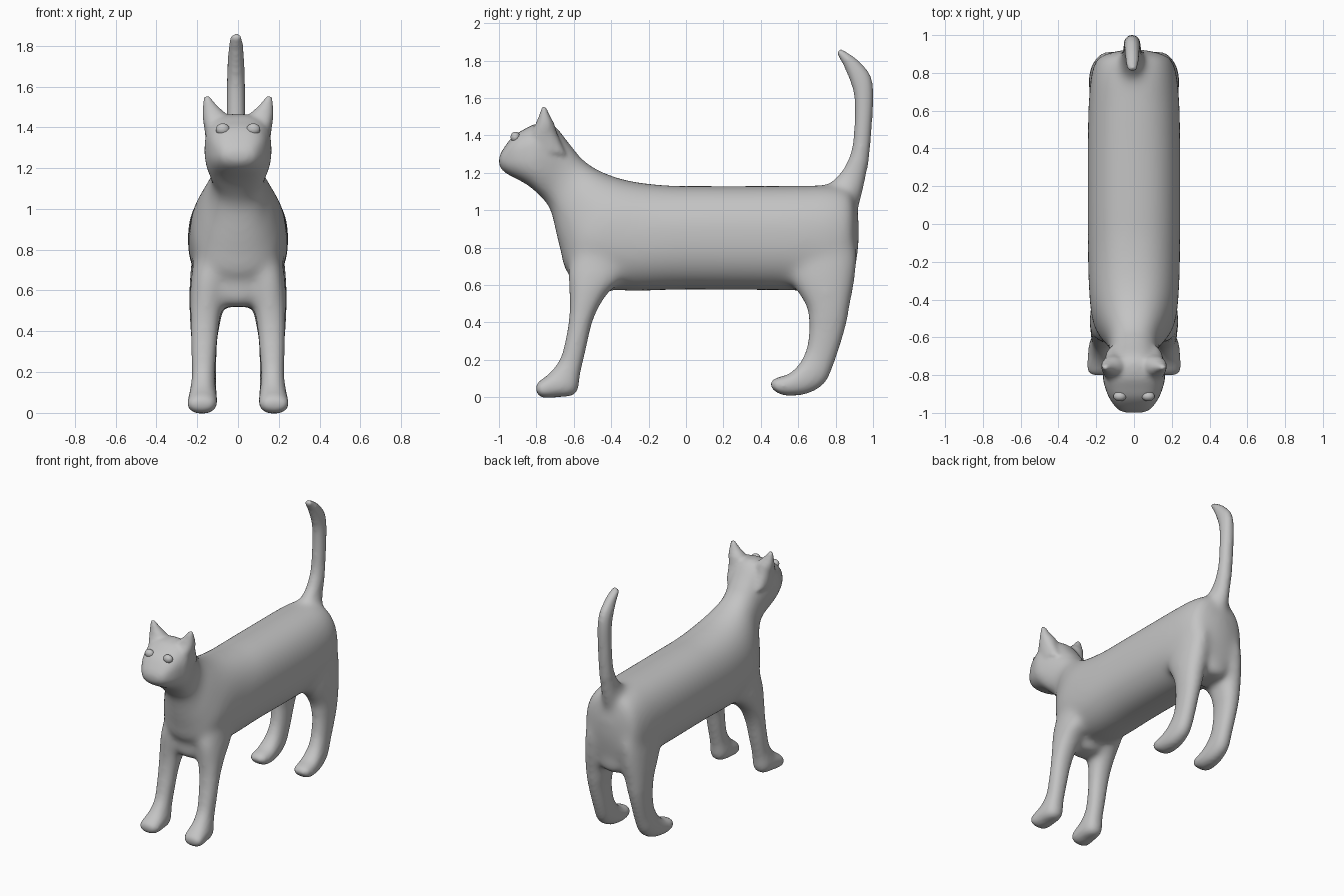
import bpy, bmesh, math


def material(name, rgb):
    m = bpy.data.materials.new(name)
    m.diffuse_color = (*rgb, 1)
    return m


grey = material("light grey", (0.55, 0.55, 0.55))


def spline(p0, p1, p2, p3, t):
    # smooth in-between of four ring descriptions
    return [0.5 * (2 * b + (c - a) * t + (2 * a - 5 * b + 4 * c - d) * t * t
                   + (3 * b - a - 3 * c + d) * t ** 3)
            for a, b, c, d in zip(p0, p1, p2, p3)]


def loft(bm, rings, side=1, n=2.2, seg=32, sub=4):
    """Each ring: y, z of one edge, y, z of opposite edge, centre x, half width."""
    fine = []
    for i in range(len(rings) - 1):
        a, b = rings[max(i - 1, 0)], rings[i]
        c, d = rings[i + 1], rings[min(i + 2, len(rings) - 1)]
        fine += [spline(a, b, c, d, k / sub) for k in range(sub)]
    fine.append(rings[-1])
    loops = []
    for ya, za, yb, zb, cx, hw in fine:
        loop = []
        for k in range(seg):
            t = 2 * math.pi * k / seg
            c, s = math.cos(t), math.sin(t)
            u = math.copysign(abs(c) ** (2 / n), c) / 2
            v = math.copysign(abs(s) ** (2 / n), s)
            loop.append(bm.verts.new((side * (cx + hw * v),
                                      (ya + yb) / 2 + (ya - yb) * u,
                                      (za + zb) / 2 + (za - zb) * u)))
        loops.append(loop)
    faces = [bm.faces.new((p[k], p[(k + 1) % seg], q[(k + 1) % seg], q[k]))
             for p, q in zip(loops, loops[1:]) for k in range(seg)]
    faces += [bm.faces.new(loops[0]), bm.faces.new(loops[-1])]
    bmesh.ops.recalc_face_normals(bm, faces=faces)


# head, neck and trunk: top edge, bottom edge
trunk = [
    (-1.0, 1.275, -0.998, 1.235, 0, 0.04), (-0.985, 1.315, -0.98, 1.208, 0, 0.085),
    (-0.93, 1.39, -0.925, 1.175, 0, 0.128), (-0.87, 1.43, -0.87, 1.148, 0, 0.152),
    (-0.80, 1.462, -0.82, 1.113, 0, 0.165), (-0.71, 1.455, -0.77, 1.065, 0, 0.152),
    (-0.62, 1.35, -0.725, 1.0, 0, 0.132), (-0.55, 1.268, -0.70, 0.9, 0, 0.14),
    (-0.45, 1.205, -0.67, 0.78, 0, 0.185), (-0.30, 1.157, -0.62, 0.65, 0, 0.228),
    (-0.10, 1.133, -0.38, 0.572, 0, 0.243), (0.1, 1.13, 0.0, 0.575, 0, 0.246),
    (0.4, 1.13, 0.4, 0.572, 0, 0.246), (0.65, 1.132, 0.65, 0.57, 0, 0.24),
    (0.80, 1.13, 0.82, 0.57, 0, 0.222), (0.89, 1.09, 0.885, 0.61, 0, 0.18),
    (0.925, 0.93, 0.922, 0.8, 0, 0.05)]

# tail: front edge, back edge
tail = [
    (0.66, 1.07, 0.92, 1.0, -0.005, 0.095), (0.77, 1.15, 0.95, 1.1, -0.01, 0.066),
    (0.845, 1.23, 0.966, 1.18, -0.01, 0.053), (0.885, 1.32, 0.98, 1.29, -0.01, 0.047),
    (0.90, 1.45, 0.994, 1.45, -0.01, 0.046), (0.90, 1.6, 1.002, 1.62, -0.01, 0.045),
    (0.88, 1.68, 0.987, 1.72, -0.01, 0.042), (0.848, 1.76, 0.93, 1.793, -0.01, 0.037),
    (0.822, 1.81, 0.875, 1.835, -0.01, 0.033), (0.802, 1.842, 0.827, 1.862, -0.01, 0.025)]

# legs from toe to shoulder or hip
front_leg = [
    (-0.803, 0.06, -0.798, 0.02, 0.18, 0.04), (-0.785, 0.085, -0.765, -0.002, 0.178, 0.068),
    (-0.745, 0.115, -0.69, 0.0, 0.174, 0.072), (-0.71, 0.15, -0.59, 0.02, 0.172, 0.067),
    (-0.67, 0.21, -0.565, 0.13, 0.17, 0.057), (-0.645, 0.3, -0.535, 0.26, 0.168, 0.06),
    (-0.625, 0.42, -0.495, 0.42, 0.163, 0.068), (-0.625, 0.55, -0.42, 0.55, 0.153, 0.085),
    (-0.63, 0.68, -0.32, 0.66, 0.14, 0.09), (-0.58, 0.85, -0.32, 0.85, 0.12, 0.08)]
back_leg = [
    (0.452, 0.075, 0.46, 0.045, 0.175, 0.035), (0.475, 0.1, 0.495, 0.02, 0.175, 0.062),
    (0.55, 0.125, 0.55, 0.008, 0.172, 0.068), (0.6, 0.17, 0.65, 0.02, 0.17, 0.065),
    (0.63, 0.22, 0.74, 0.075, 0.168, 0.06), (0.65, 0.28, 0.79, 0.18, 0.165, 0.058),
    (0.66, 0.38, 0.845, 0.35, 0.165, 0.064), (0.645, 0.48, 0.877, 0.49, 0.158, 0.08),
    (0.59, 0.57, 0.9, 0.6, 0.148, 0.092), (0.54, 0.68, 0.915, 0.75, 0.138, 0.093),
    (0.6, 0.85, 0.9, 0.9, 0.12, 0.085)]
ear = [
    (-0.84, 1.32, -0.64, 1.30, 0.105, 0.05), (-0.835, 1.40, -0.685, 1.40, 0.108, 0.058),
    (-0.805, 1.46, -0.703, 1.46, 0.115, 0.06), (-0.785, 1.51, -0.727, 1.505, 0.138, 0.035),
    (-0.772, 1.56, -0.748, 1.558, 0.154, 0.013)]


def web(y0, y1):
    # filling that forms the arch between a pair of legs
    return [(y0 + 0.03, 0.52, y1 - 0.03, 0.52, 0, 0.06), (y0, 0.56, y1, 0.56, 0, 0.13),
            (y0, 0.66, y1, 0.66, 0, 0.19), (y0, 0.8, y1, 0.8, 0, 0.19)]


bm = bmesh.new()
loft(bm, trunk, n=2.3)
loft(bm, trunk[:6], n=2.7)
loft(bm, tail, n=2)
loft(bm, web(-0.615, -0.42))
loft(bm, web(0.64, 0.895))
for side in (1, -1):
    for part in (front_leg, back_leg, ear):
        loft(bm, part, side)
mesh = bpy.data.meshes.new("cat_body")
bm.to_mesh(mesh)
bm.free()
body = bpy.data.objects.new("cat_body", mesh)
bpy.context.collection.objects.link(body)

# fuse all parts into one skin
bpy.context.view_layer.objects.active = body
body.select_set(True)
remesh = body.modifiers.new("fuse", "REMESH")
remesh.mode = "VOXEL"
remesh.voxel_size = 0.012
bpy.ops.object.modifier_apply(modifier="fuse")

# soften lightly everywhere, strongly where limbs and tail join the trunk
joints = body.vertex_groups.new(name="joints")
for v in body.data.vertices:
    z = v.co.z
    joints.add([v.index], max(0, min(1, (z - 0.42) / 0.12, (1.26 - z) / 0.1)), "REPLACE")
for name, count, group in (("soften", 8, ""), ("blend", 60, "joints")):
    soft = body.modifiers.new(name, "SMOOTH")
    soft.factor = 0.5
    soft.iterations = count
    soft.vertex_group = group
    bpy.ops.object.modifier_apply(modifier=name)
body.data.materials.clear()
body.data.materials.append(grey)
for p in body.data.polygons:
    p.use_smooth = True
    p.material_index = 0

# eyes
for side, label in ((1, "left_eye"), (-1, "right_eye")):
    bpy.ops.mesh.primitive_uv_sphere_add(segments=24, ring_count=16, radius=1,
                                         location=(side * 0.075, -0.912, 1.39))
    eye = bpy.context.object
    eye.name = label
    eye.scale = (0.034, 0.026, 0.029)
    eye.data.materials.append(grey)
    bpy.ops.object.shade_smooth()
